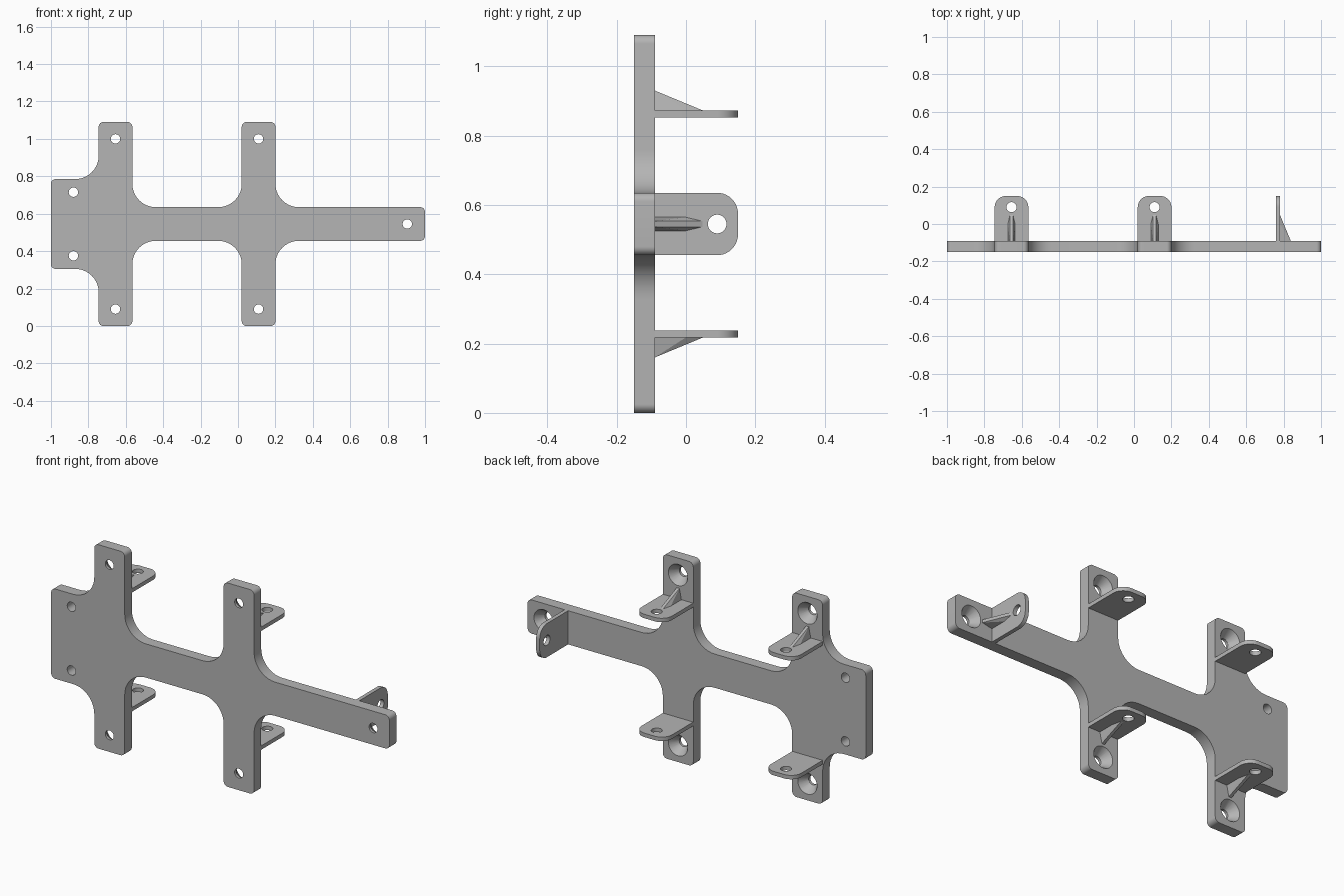
import bpy, bmesh, math
from mathutils import Vector, Matrix

cube = bpy.data.objects.get("Cube")
if cube:
    bpy.data.objects.remove(cube, do_unlink=True)

grey = bpy.data.materials.new("plain grey")
grey.use_nodes = True
grey.diffuse_color = (0.46, 0.46, 0.46, 1)
grey.node_tree.nodes["Principled BSDF"].inputs["Base Color"].default_value = (0.46, 0.46, 0.46, 1)

MID = 0.545              # height of the centre line
BACK, FRONT = -0.09, -0.15


def finish(name, bm, matrix=Matrix()):
    bmesh.ops.recalc_face_normals(bm, faces=bm.faces)
    mesh = bpy.data.meshes.new(name)
    bm.to_mesh(mesh)
    bm.free()
    mesh.materials.append(grey)
    obj = bpy.data.objects.new(name, mesh)
    obj.matrix_world = matrix
    bpy.context.collection.objects.link(obj)
    return obj


def rounded(corners, steps=10):
    """Outline through (x, y, radius) corners, each replaced by an arc."""
    out = []
    for i, (x, y, r) in enumerate(corners):
        p = Vector((x, y))
        if r == 0:
            out.append(p)
            continue
        a = (Vector(corners[i - 1][:2]) - p).normalized()
        b = (Vector(corners[(i + 1) % len(corners)][:2]) - p).normalized()
        # all corners are square, so the arc is a quarter circle
        for k in range(steps + 1):
            t = k / steps * math.pi / 2
            out.append(p + r * (a + b) - r * (b * math.cos(t) + a * math.sin(t)))
    return out


def prism(name, outline, depth, matrix):
    bm = bmesh.new()
    face = bm.faces.new([bm.verts.new((p.x, p.y, 0)) for p in outline])
    top = bmesh.ops.extrude_face_region(bm, geom=[face])["geom"]
    bmesh.ops.translate(bm, vec=(0, 0, depth),
                        verts=[v for v in top if isinstance(v, bmesh.types.BMVert)])
    bm.transform(matrix)
    return finish(name, bm)


def cut(obj, centres, turn, r1, r2, depth):
    """Cut round or tapered holes through obj."""
    bm = bmesh.new()
    for c in centres:
        bmesh.ops.create_cone(bm, cap_ends=True, segments=32, radius1=r1, radius2=r2,
                              depth=depth, matrix=Matrix.Translation(c) @ turn)
    cutter = finish("hole_cutter", bm)
    cutter.hide_render = True
    mod = obj.modifiers.new("holes", 'BOOLEAN')
    mod.operation, mod.solver, mod.object = 'DIFFERENCE', 'EXACT', cutter
    bpy.context.view_layer.objects.active = obj
    bpy.ops.object.modifier_apply(modifier=mod.name)
    bpy.data.objects.remove(cutter, do_unlink=True)


def smooth(obj):
    bpy.ops.object.select_all(action='DESELECT')
    obj.select_set(True)
    bpy.context.view_layer.objects.active = obj
    bpy.ops.object.shade_smooth_by_angle(angle=math.radians(30))


# Base plate: upper half of the outline, mirrored about the centre line
C, F = 0.025, 0.125      # corner and inner fillet radii
half = [(-1, 0.24, C), (-0.745, 0.24, F), (-0.745, MID, C), (-0.565, MID, C),
        (-0.565, 0.09, F), (0.02, 0.09, F), (0.02, MID, C), (0.2, MID, C),
        (0.2, 0.09, F), (1, 0.09, C)]
outline = rounded(half + [(x, -z, r) for x, z, r in reversed(half)])
upright = Matrix.Translation((0, BACK, MID)) @ Matrix.Rotation(math.pi / 2, 4, 'X')
plate = prism("base_plate", outline, BACK - FRONT, upright)

# Screw holes, with countersinks on the back of the arms and the bar end
along_y = Matrix.Rotation(-math.pi / 2, 4, 'X')
arms = [-0.655, 0.11]
screws = [(x, z) for x in arms for z in (MID - 0.455, MID + 0.455)] + [(0.905, MID)]
plain = [(-0.88, MID - 0.17), (-0.88, MID + 0.17)]
cut(plate, [(x, -0.12, z) for x, z in screws + plain], along_y, 0.025, 0.025, 0.2)
cut(plate, [(x, -0.11, z) for x, z in screws], along_y, 0.022, 0.064, 0.06)
smooth(plate)


# Bracket tab with a hole and a tapering stiffening rib on its outer side
def bracket(name, location, angle):
    place = Matrix.Translation(location) @ Matrix.Rotation(angle, 4, 'Y')
    shape = rounded([(-0.09, BACK, 0), (0.09, BACK, 0), (0.09, 0.15, 0.06), (-0.09, 0.15, 0.06)])
    tab = prism(name + "_tab", shape, 0.021, Matrix())
    cut(tab, [(0, 0.09, 0.01)], Matrix(), 0.027, 0.027, 0.1)
    tab.matrix_world = place
    smooth(tab)
    bm = bmesh.new()
    for side in (-1, 1):
        for x, y, z in [(0.02, BACK, 0.02), (0.008, BACK, 0.078), (0.02, 0, 0.02), (0.008, 0.05, 0.02)]:
            bm.verts.new((side * x, y, z))
    bmesh.ops.convex_hull(bm, input=bm.verts)
    finish(name + "_rib", bm, place)


for label, x in zip(("right_arm", "left_arm"), arms):
    bracket("upper_" + label, (x, 0, MID + 0.307), 0)
    bracket("lower_" + label, (x, 0, MID - 0.307), math.pi)
bracket("bar_end", (0.76, 0, MID), math.pi / 2)
